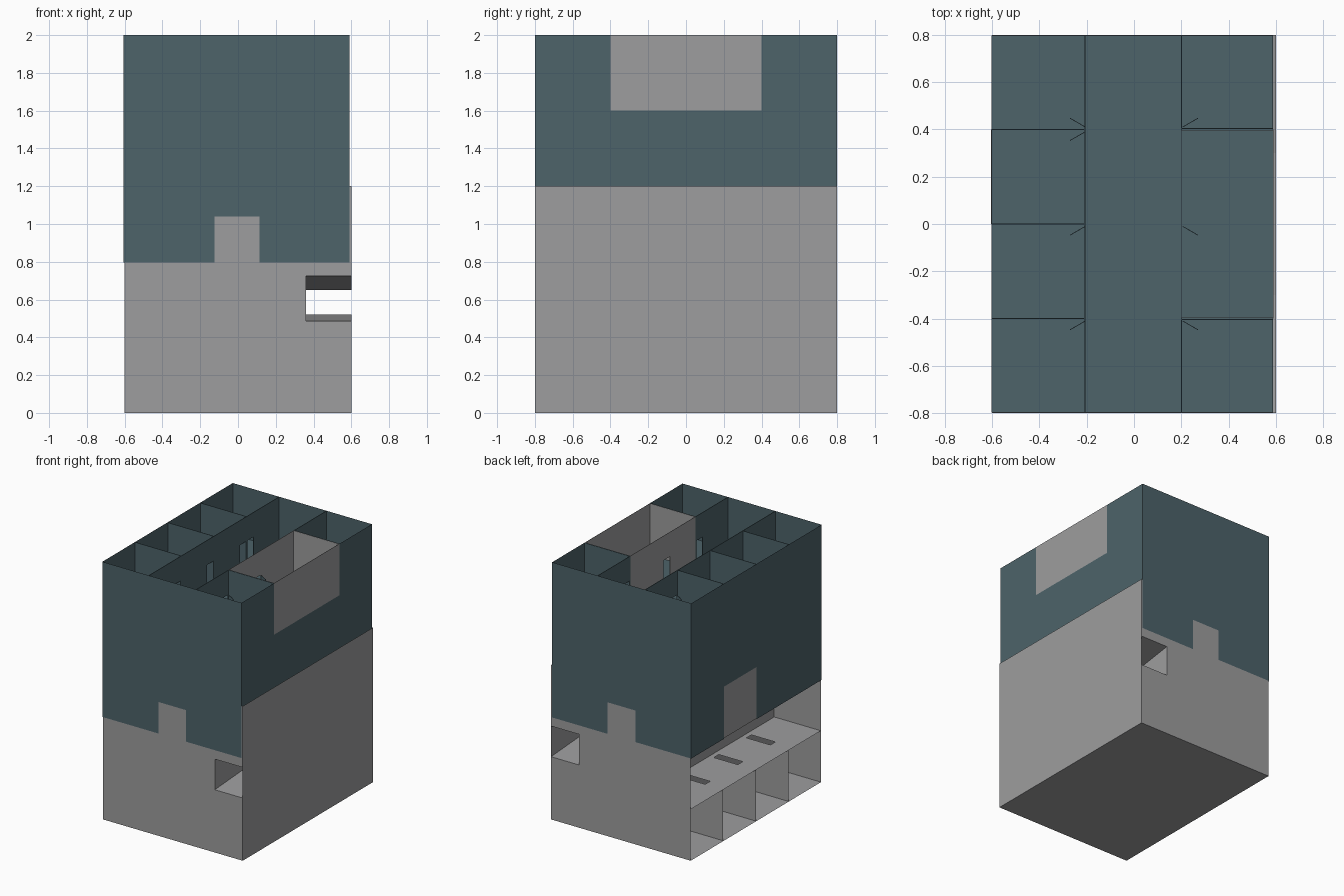
import bpy, bmesh, math

if "Cube" in bpy.data.objects:
    bpy.data.objects.remove(bpy.data.objects["Cube"])


def material(name, rgb):
    m = bpy.data.materials.new(name)
    m.diffuse_color = (*rgb, 1)
    m.use_nodes = True
    m.node_tree.nodes["Principled BSDF"].inputs["Base Color"].default_value = m.diffuse_color
    return m


teal = material("teal", (0.074, 0.125, 0.144))
grey = material("grey", (0.337, 0.337, 0.342))


def finish(name, bm, mat=grey, thick=0):
    me = bpy.data.meshes.new(name)
    bm.to_mesh(me)
    bm.free()
    ob = bpy.data.objects.new(name, me)
    bpy.context.collection.objects.link(ob)
    me.materials.append(mat)
    if thick:
        mod = ob.modifiers.new("thickness", 'SOLIDIFY')
        mod.thickness = thick
        mod.offset = 0


def panel(bm, axis, pos, u0, u1, v0, v1, holes=()):
    """Flat sheet at axis=pos spanning the other two axes, with rectangular holes."""
    us = sorted({u0, u1} | {h[i] for h in holes for i in (0, 1)})
    vs = sorted({v0, v1} | {h[i] for h in holes for i in (2, 3)})

    def pt(u, v):
        return {'x': (pos, u, v), 'y': (u, pos, v), 'z': (u, v, pos)}[axis]
    vert = {(u, v): bm.verts.new(pt(u, v)) for u in us for v in vs}
    for a, b in zip(us, us[1:]):
        for c, d in zip(vs, vs[1:]):
            mu, mv = (a + b) / 2, (c + d) / 2
            if not any(h[0] < mu < h[1] and h[2] < mv < h[3] for h in holes):
                bm.faces.new((vert[a, c], vert[b, c], vert[b, d], vert[a, d]))
    for v in [v for v in bm.verts if not v.link_faces]:
        bm.verts.remove(v)


H = 0.4           # storey height
DOOR_H = 0.21
DOOR_W = 0.075
YI = 0.797        # interior parts stop just inside the shells


def doorway(y, s, z):
    """Opening beside a room divider at y; s is the side it lies on."""
    a, b = sorted((y + s * 0.01, y + s * (0.01 + DOOR_W)))
    return (a, b, z, z + DOOR_H)


def door_leaf(bm, side, y, s, z):
    """Door panel swung open into the room."""
    x0, y0 = side * 0.206, y + s * 0.01
    x1 = x0 + side * DOOR_W * math.cos(math.radians(30))
    y1 = y0 + s * DOOR_W * 0.5
    bm.faces.new([bm.verts.new(p) for p in (
        (x0, y0, z), (x1, y1, z), (x1, y1, z + DOOR_H), (x0, y0, z + DOOR_H))])


DOORS = [(0.4, 1), (0.4, -1), (0, -1), (-0.4, -1)]

# lower grey shell
bm = bmesh.new()
tunnel = (0.36, 0.6, 0.487, 0.725)
for y in (-0.799, 0.799):
    panel(bm, 'y', y, -0.6, 0.6, 0, 1.2, [tunnel])
panel(bm, 'x', 0.6, -0.8, 0.8, 0, 1.2)
finish("lower_shell", bm)

# lower floors, with stair slots in the middle one
bm = bmesh.new()
panel(bm, 'z', 0, -0.6, 0.6, -0.799, 0.799)
slots = [(-0.445, -0.24, y - 0.06, y) for y in (-0.4, 0, 0.4)]
panel(bm, 'z', H, -0.6, 0.597, -YI, YI, slots)
finish("lower_floors", bm)

# lower interior walls
bm = bmesh.new()
for side in (-1, 1):
    panel(bm, 'x', side * 0.2, -YI, YI, 0.003, H)
    panel(bm, 'x', side * 0.2, -YI, YI, H, 2 * H)
    for y in (-0.4, 0, 0.4):
        a, b = (-0.6, -0.2) if side < 0 else (0.2, 0.597)
        panel(bm, 'y', y, a, b, 0.003, H)
finish("lower_walls", bm)

# through passage with sloped floor and ceiling
bm = bmesh.new()
for end, mid in ((0.487, 0.52), (0.725, 0.65)):
    prof = [(-0.799, end), (-0.3, mid), (0.3, mid), (0.799, end)]
    rows = [[bm.verts.new((x, y, z)) for x in (0.36, 0.6)] for y, z in prof]
    for a, b in zip(rows, rows[1:]):
        bm.faces.new((a[0], a[1], b[1], b[0]))
panel(bm, 'x', 0.36, -0.799, 0.799, 0.487, 0.725)
finish("passage", bm)

# upper teal shell
X0, X1 = -0.605, 0.59
bm = bmesh.new()
for y in (-0.8, 0.8):
    panel(bm, 'y', y, X0, X1, 0.795, 2.0, [(-0.125, 0.115, 0.795, 1.04)])
panel(bm, 'x', X0, -0.8, 0.8, 0.795, 2.0, [(0, 0.4, 0.795, 1.2)])
panel(bm, 'x', X1, -0.8, 0.8, 0.795, 2.0, [(-0.4, 0.4, 1.6, 2.0)])
finish("upper_shell", bm, teal)

# upper floors, room dividers, corridor walls and doors
floors, walls, leaves = bmesh.new(), bmesh.new(), bmesh.new()
for k in (2, 3, 4):
    z = k * H
    panel(floors, 'z', z, X0 + 0.003, X1 - 0.003, -YI, YI)
    for side, inner, outer in ((-1, -0.207, X0 + 0.003), (1, 0.2, X1 - 0.003)):
        big = k == 4 and side == 1
        doors = [d for d in DOORS if not (big and d == (0.4, -1))]
        holes = [doorway(y, s, z) for y, s in doors]
        if big:
            holes.append((-0.4, 0.4, z, z + H))
        if k == 2 and side == -1:
            holes.append((0, 0.4, z, z + H))
        panel(walls, 'x', inner, -YI, YI, z, z + H, holes)
        for y in (-0.4, 0, 0.4):
            if not (big and y == 0):
                off = 0.003 if big else 0
                panel(walls, 'y', y + math.copysign(off, y), *sorted((inner, outer)), z, z + H)
        for y, s in doors:
            door_leaf(leaves, side, y, s, z)
finish("upper_floors", floors, teal)
finish("upper_walls", walls, teal, 0.004)
finish("door_leaves", leaves, teal, 0.003)


# grey rooms set into the upper block
def grey_room(name, outer, inner, y0, y1, z, door):
    bm = bmesh.new()
    panel(bm, 'x', outer, y0, y1, z, z + H)
    panel(bm, 'x', inner, y0, y1, z, z + H, [door])
    for y in (y0 + 0.003, y1 - 0.003):
        panel(bm, 'y', y, *sorted((outer, inner)), z, z + H)
    finish(name, bm, grey, 0.002)


grey_room("large_room", X1 - 0.001, 0.2, -0.4, 0.4, 1.6, doorway(0, -1, 1.6))
grey_room("small_room", X0 + 0.001, -0.205, 0, 0.4, 0.8, doorway(0.4, -1, 0.8))
